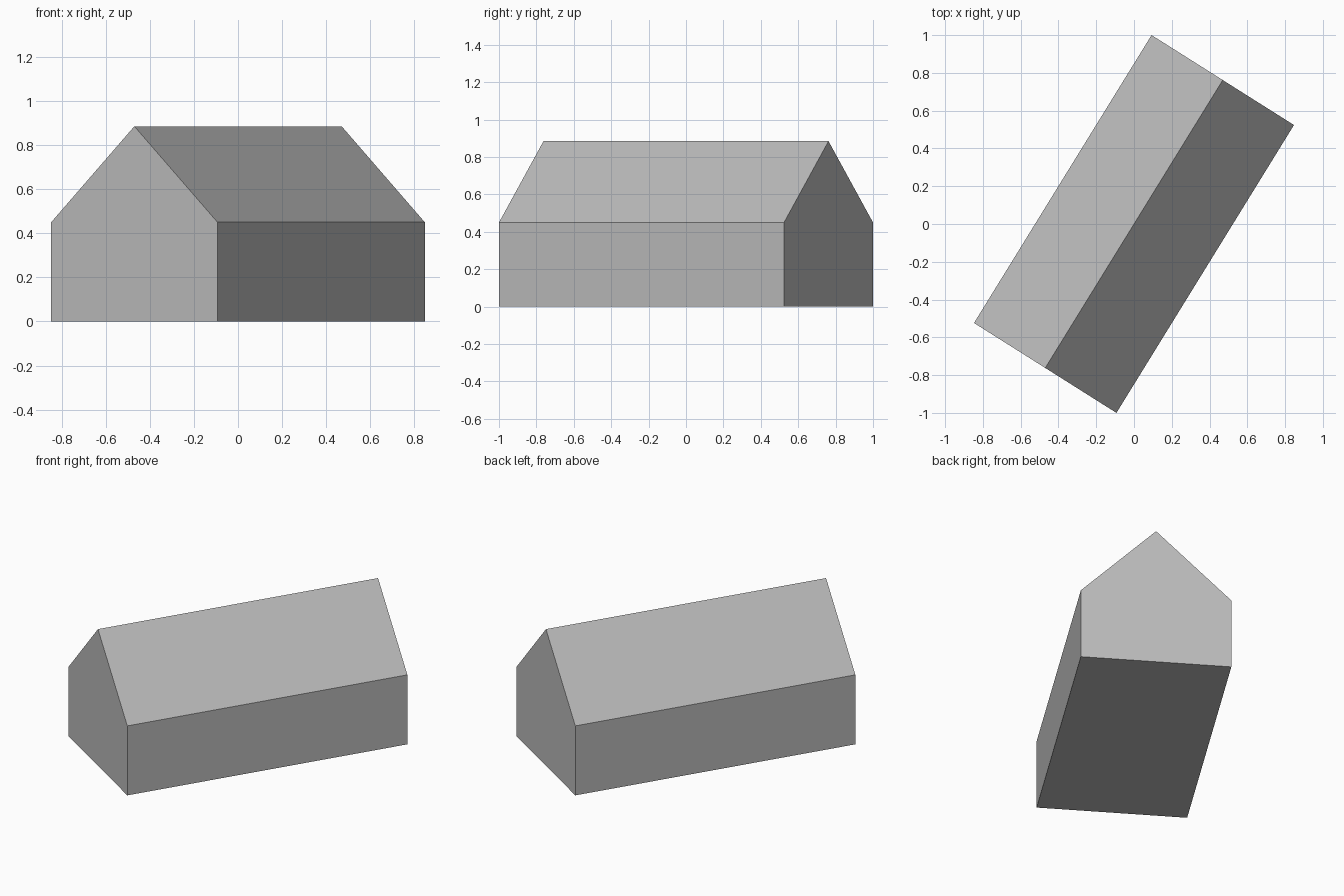
import bpy, bmesh
from mathutils import Vector

cube = bpy.data.objects.get("Cube")
if cube:
    bpy.data.objects.remove(cube, do_unlink=True)

EAVE, RIDGE = 0.45, 0.885
along = Vector((0.47, 0.762, 0))    # centre to gable end
across = Vector((0.377, -0.238, 0))  # centre to side wall

# Plain grey
grey = bpy.data.materials.new("plain_grey")
grey.use_nodes = True
colour = (0.5, 0.5, 0.5, 1)
grey.diffuse_color = colour
grey.node_tree.nodes["Principled BSDF"].inputs["Base Color"].default_value = colour

# Gable profile, extruded along the ridge
profile = [(-1, 0), (1, 0), (1, EAVE), (0, RIDGE), (-1, EAVE)]
bm = bmesh.new()
gable = bm.faces.new([bm.verts.new(across * s + Vector((0, 0, z)) - along)
                      for s, z in profile])
result = bmesh.ops.extrude_face_region(bm, geom=[gable])
far_end = [v for v in result["geom"] if isinstance(v, bmesh.types.BMVert)]
bmesh.ops.translate(bm, verts=far_end, vec=along * 2)
bmesh.ops.recalc_face_normals(bm, faces=bm.faces)

mesh = bpy.data.meshes.new("gabled_building")
bm.to_mesh(mesh)
bm.free()
mesh.materials.append(grey)
building = bpy.data.objects.new("gabled_building", mesh)
bpy.context.collection.objects.link(building)
